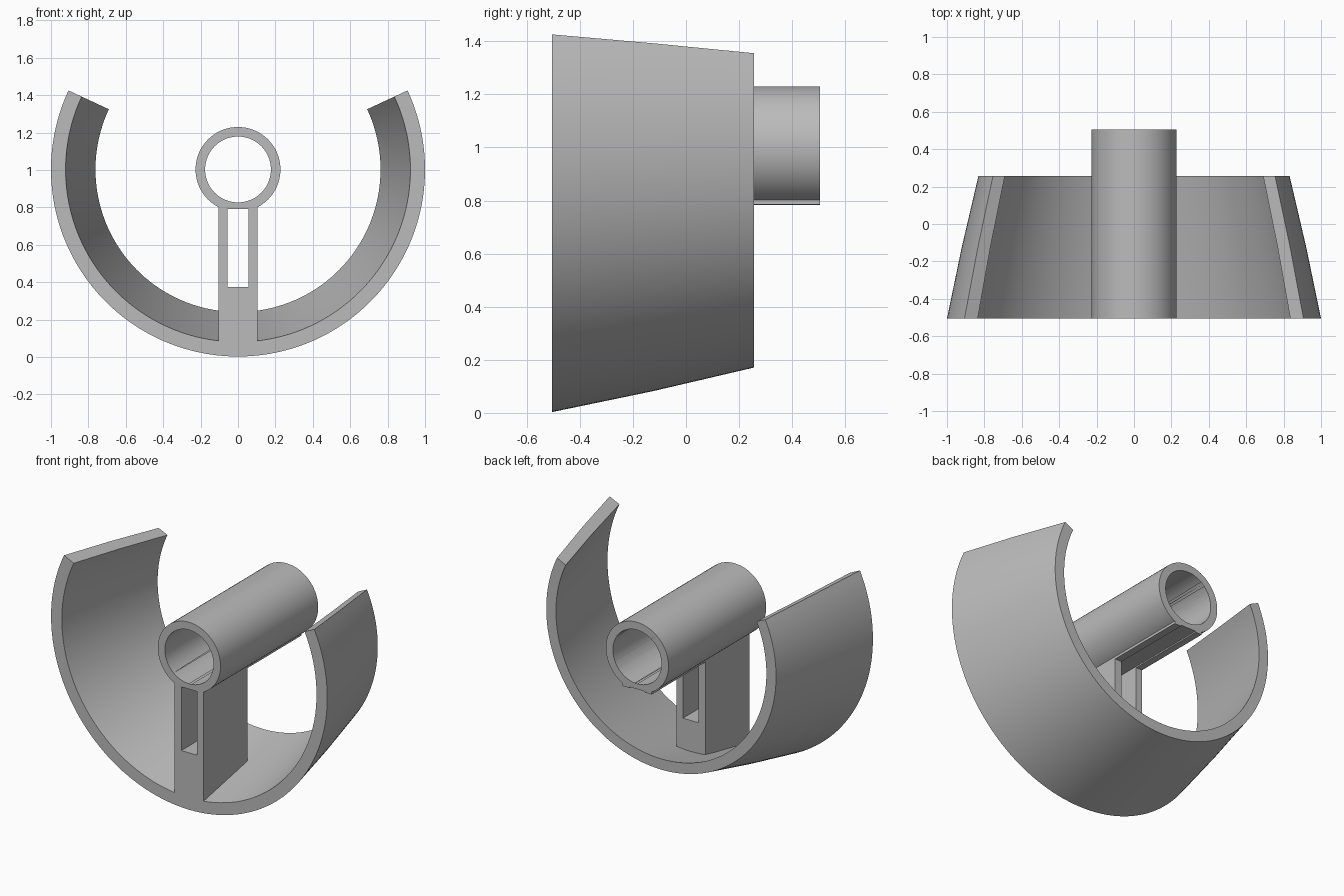
import bpy, bmesh, math

if "Cube" in bpy.data.objects:
    bpy.data.objects.remove(bpy.data.objects["Cube"])

AXIS_Z = 1.003
FRONT, BACK, SHELL_BACK, STRUT_BACK = -0.505, 0.505, 0.257, -0.05

grey = bpy.data.materials.new("plain grey")
grey.use_nodes = True
colour = (0.5, 0.5, 0.5, 1)
grey.diffuse_color = colour
grey.node_tree.nodes["Principled BSDF"].inputs["Base Color"].default_value = colour


def finish(name, bm):
    bmesh.ops.recalc_face_normals(bm, faces=bm.faces)
    mesh = bpy.data.meshes.new(name)
    bm.to_mesh(mesh)
    bm.free()
    mesh.materials.append(grey)
    ob = bpy.data.objects.new(name, mesh)
    bpy.context.collection.objects.link(ob)
    return ob


def sweep(name, section, start, end, steps):
    """Turn a closed (radius, y) section about the tube axis."""
    bm = bmesh.new()
    closed = end - start >= 360
    rings = []
    for i in range(steps if closed else steps + 1):
        a = math.radians(start + (end - start) * i / steps)
        rings.append([bm.verts.new((r * math.cos(a), y, AXIS_Z + r * math.sin(a)))
                      for r, y in section])
    n = len(section)
    for i in range(steps):
        p, q = rings[i], rings[(i + 1) % len(rings)]
        for j in range(n):
            k = (j + 1) % n
            bm.faces.new((p[j], p[k], q[k], q[j]))
    if not closed:
        bm.faces.new(rings[0])
        bm.faces.new(rings[-1])
    return finish(name, bm)


def block(name, half_x, y0, y1, z0, z1, rise=0):
    """Box whose underside may rise towards the back."""
    bm = bmesh.new()
    side = [(y0, z0), (y1, z0 + rise), (y1, z1), (y0, z1)]
    face = bm.faces.new([bm.verts.new((-half_x, y, z)) for y, z in side])
    out = bmesh.ops.extrude_face_region(bm, geom=[face])
    moved = [g for g in out["geom"] if isinstance(g, bmesh.types.BMVert)]
    bmesh.ops.translate(bm, verts=moved, vec=(2 * half_x, 0, 0))
    return finish(name, bm)


def combine(target, tool, operation):
    mod = target.modifiers.new(operation.lower(), "BOOLEAN")
    mod.operation = operation
    mod.solver = "EXACT"
    mod.object = tool
    bpy.context.view_layer.objects.active = target
    bpy.ops.object.modifier_apply(modifier=mod.name)
    bpy.data.objects.remove(tool)


# Tapered open shell, very slightly bowed along its length
middle = (FRONT + SHELL_BACK) / 2
body = sweep("shell_with_hub",
             [(1.0, FRONT), (0.921, middle), (0.832, SHELL_BACK),
              (0.762, SHELL_BACK), (0.847, middle), (0.922, FRONT)],
             -205, 25, 96)

# Strut, hub and the flat rail under the hub
combine(body, block("strut", 0.105, FRONT, STRUT_BACK, 0.04, 0.9, 0.1), "UNION")
combine(body, block("rail", 0.105, FRONT, BACK, 0.785, 0.9), "UNION")
hub = [(0.227, FRONT), (0.227, BACK), (0.1, BACK), (0.1, FRONT)]
combine(body, sweep("hub", hub, 0, 360, 72), "UNION")

# Bore through the hub and slot through the strut
bore = [(0.176, -0.6), (0.176, 0.6), (0.001, 0.6), (0.001, -0.6)]
combine(body, sweep("bore", bore, 0, 360, 72), "DIFFERENCE")
combine(body, block("slot", 0.057, -0.6, 0.6, 0.375, 0.792), "DIFFERENCE")

# Smooth curves, sharp edges
bpy.ops.object.select_all(action="DESELECT")
body.select_set(True)
bpy.context.view_layer.objects.active = body
bpy.ops.object.shade_smooth_by_angle(angle=math.radians(25))
